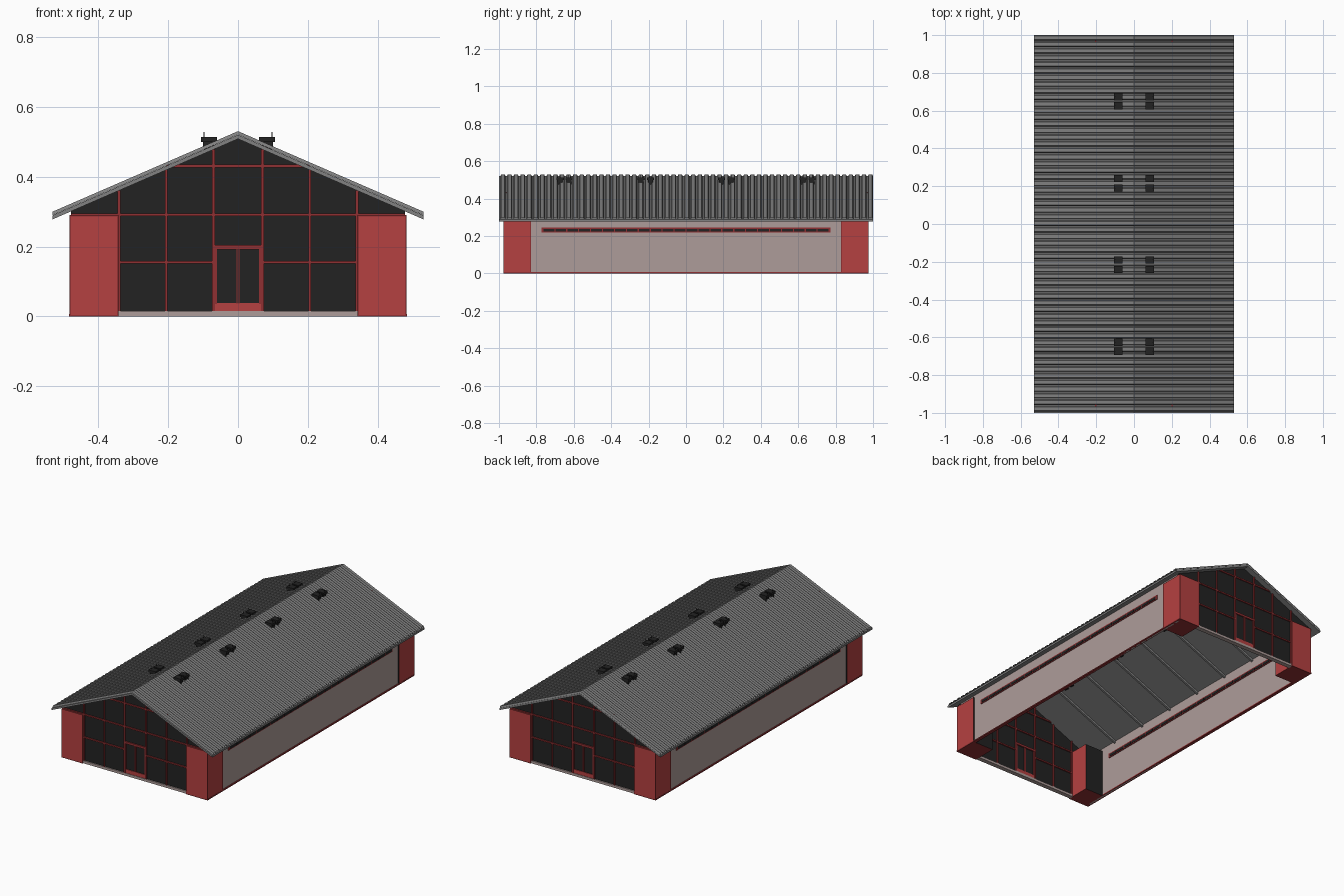
import bpy, bmesh
from mathutils import Vector

if "Cube" in bpy.data.objects:
    bpy.data.objects.remove(bpy.data.objects["Cube"])


def material(name, r, g, b):
    m = bpy.data.materials.new(name)
    m.use_nodes = True
    m.diffuse_color = (r, g, b, 1)
    m.node_tree.nodes["Principled BSDF"].inputs["Base Color"].default_value = (r, g, b, 1)
    return m


RED = material("barn red", 0.46, 0.052, 0.052)
TRIM = material("dark red trim", 0.28, 0.03, 0.032)
PINK = material("pale plaster", 0.42, 0.335, 0.32)
GREY = material("roof grey", 0.22, 0.22, 0.22)
BLACK = material("black glazing", 0.016, 0.016, 0.016)

SLOPE = 0.434     # roof fall per unit of x
SOFFIT = 0.508    # underside height at the ridge


def finish(name, bm, *mats):
    bmesh.ops.recalc_face_normals(bm, faces=bm.faces)
    mesh = bpy.data.meshes.new(name)
    bm.to_mesh(mesh)
    bm.free()
    for m in mats:
        mesh.materials.append(m)
    ob = bpy.data.objects.new(name, mesh)
    bpy.context.collection.objects.link(ob)
    return ob


def add_box(bm, x, y, z):
    """Box from (low, high) ranges."""
    verts = bmesh.ops.create_cube(bm, size=1)["verts"]
    for v in verts:
        v.co = Vector([(a + b) / 2 + c * abs(b - a) for c, (a, b) in zip(v.co, (x, y, z))])


def boxes(name, mat, ranges):
    bm = bmesh.new()
    for r in ranges:
        add_box(bm, *r)
    return finish(name, bm, mat)


def prism(name, mat, outline, spans):
    """Extrude an x-z outline over each y span."""
    bm = bmesh.new()
    for y0, y1 in spans:
        face = bm.faces.new([bm.verts.new((x, y0, z)) for x, z in outline])
        new = bmesh.ops.extrude_face_region(bm, geom=[face])["geom"]
        moved = [g for g in new if isinstance(g, bmesh.types.BMVert)]
        bmesh.ops.translate(bm, vec=(0, y1 - y0, 0), verts=moved)
    return finish(name, bm, mat)


def chevron(top, thick, half):
    right = [(half, top - SLOPE * half), (0, top), (-half, top - SLOPE * half)]
    return right + [(x, z - thick) for x, z in reversed(right)]


def span(s, a, b):
    """Range a..b mirrored to side s."""
    return tuple(sorted((s * a, s * b)))


# Ribbed roof sheet, lying on a plain deck
RIBS = 57
pitch = 2 / RIBS
steps = [(0, 0.52), (0.22, 0.52), (0.34, 0.53), (0.88, 0.53)]
rows = [(-1 + (i + t) * pitch, z) for i in range(RIBS) for t, z in steps] + [(1, 0.52)]
bm = bmesh.new()
previous = None
for y, z in rows:
    line = [bm.verts.new((x, y, z - SLOPE * abs(x))) for x in (-0.53, 0, 0.53)]
    if previous:
        for k in range(2):
            bm.faces.new((previous[k], previous[k + 1], line[k + 1], line[k]))
    previous = line
finish("roof_sheet", bm, GREY)
prism("roof_deck", GREY, chevron(0.5195, 0.0115, 0.53), [(-1, 1)])

# Rafters under the deck
prism("rafters", GREY, chevron(SOFFIT, 0.014, 0.465),
      [(0.24 * i - 0.006, 0.24 * i + 0.006) for i in range(-3, 4)])

# Glazed gables at both ends
prism("gable_glazing", BLACK,
      [(-0.478, 0.29), (-0.345, 0.29), (-0.345, 0.015), (0.345, 0.015),
       (0.345, 0.29), (0.478, 0.29), (0.478, 0.303), (0, 0.51), (-0.478, 0.303)],
      [(-0.965, -0.955), (0.955, 0.965)])
boxes("gable_plinth", PINK, [((-0.345, 0.345), span(e, 0.945, 0.972), (0, 0.015)) for e in (-1, 1)])

# Gable grid bars and doors
bars, panels = [], []
for end in (-1, 1):
    depth = span(end, 0.947, 0.972)
    thin = span(end, 0.95, 0.969)
    for side in (-1, 1):
        for x in (0.07, 0.205, 0.34):
            bars.append((span(side, x - 0.004, x + 0.004), depth, (0.015, SOFFIT - SLOPE * x)))
        bars.append((span(side, 0.07, 0.34), depth, (0.151, 0.159)))
        # door leaf stiles
        for a, b in ((0.0008, 0.005), (0.06, 0.066)):
            bars.append((span(side, a, b), thin, (0.035, 0.195)))
    bars.append(((-0.478, 0.478), depth, (0.287, 0.295)))
    bars.append(((-0.207, 0.207), depth, (0.426, 0.434)))
    bars.append(((-0.07, 0.07), depth, (0.191, 0.204)))
    panels.append(((-0.066, 0.066), thin, (0.015, 0.038)))
boxes("gable_bars", TRIM, bars)
boxes("door_kick_panels", RED, panels)

# Corner blocks with a framed border on the outer faces
for end, end_name in ((-1, "front"), (1, "back")):
    for side, side_name in ((-1, "right"), (1, "left")):
        bm = bmesh.new()
        add_box(bm, span(side, 0.342, 0.482), span(end, 0.83, 0.977), (0, 0.29))
        bm.normal_update()
        outer = []
        for f in bm.faces:
            if f.normal.y * end < -0.5:
                f.material_index = 2
            elif f.normal.z < -0.5:
                f.material_index = 1
            elif f.normal.y * end > 0.5 or f.normal.x * side > 0.5:
                outer.append(f)
        border = bmesh.ops.inset_individual(bm, faces=outer, thickness=0.006)["faces"]
        for f in border:
            f.material_index = 1
        for f in outer:
            f.material_index = 0
        finish(f"corner_block_{end_name}_{side_name}", bm, RED, TRIM, BLACK)

# Long walls with base strips and window bands
PANES = 24
width = 1.53 / PANES
for side, name in ((-1, "right"), (1, "left")):
    boxes(f"{name}_wall", PINK, [(span(side, 0.466, 0.476), (-0.95, 0.95), (0, 0.306))])
    boxes(f"{name}_base_strip", TRIM, [(span(side, 0.464, 0.483), (-0.977, 0.977), (0, 0.007))])
    boxes(f"{name}_window_frame", TRIM, [(span(side, 0.462, 0.48), (-0.772, 0.772), (0.219, 0.246))])
    boxes(f"{name}_window_panes", BLACK,
          [(span(side, 0.46, 0.482),
            (-0.765 + i * width + 0.003, -0.765 + (i + 1) * width - 0.003),
            (0.224, 0.239)) for i in range(PANES)])

# Paired roof vents: neck, hood and thin rod
vents = []
for side in (-1, 1):
    for y in (-0.674, -0.626, -0.241, -0.19, 0.19, 0.241, 0.626, 0.674):
        vents.append((span(side, 0.066, 0.1), (y - 0.014, y + 0.014), (0.475, 0.502)))
        vents.append((span(side, 0.06, 0.106), (y - 0.019, y + 0.019), (0.499, 0.514)))
        vents.append((span(side, 0.096, 0.098), (y - 0.001, y + 0.001), (0.51, 0.528)))
boxes("roof_vents", BLACK, vents)
